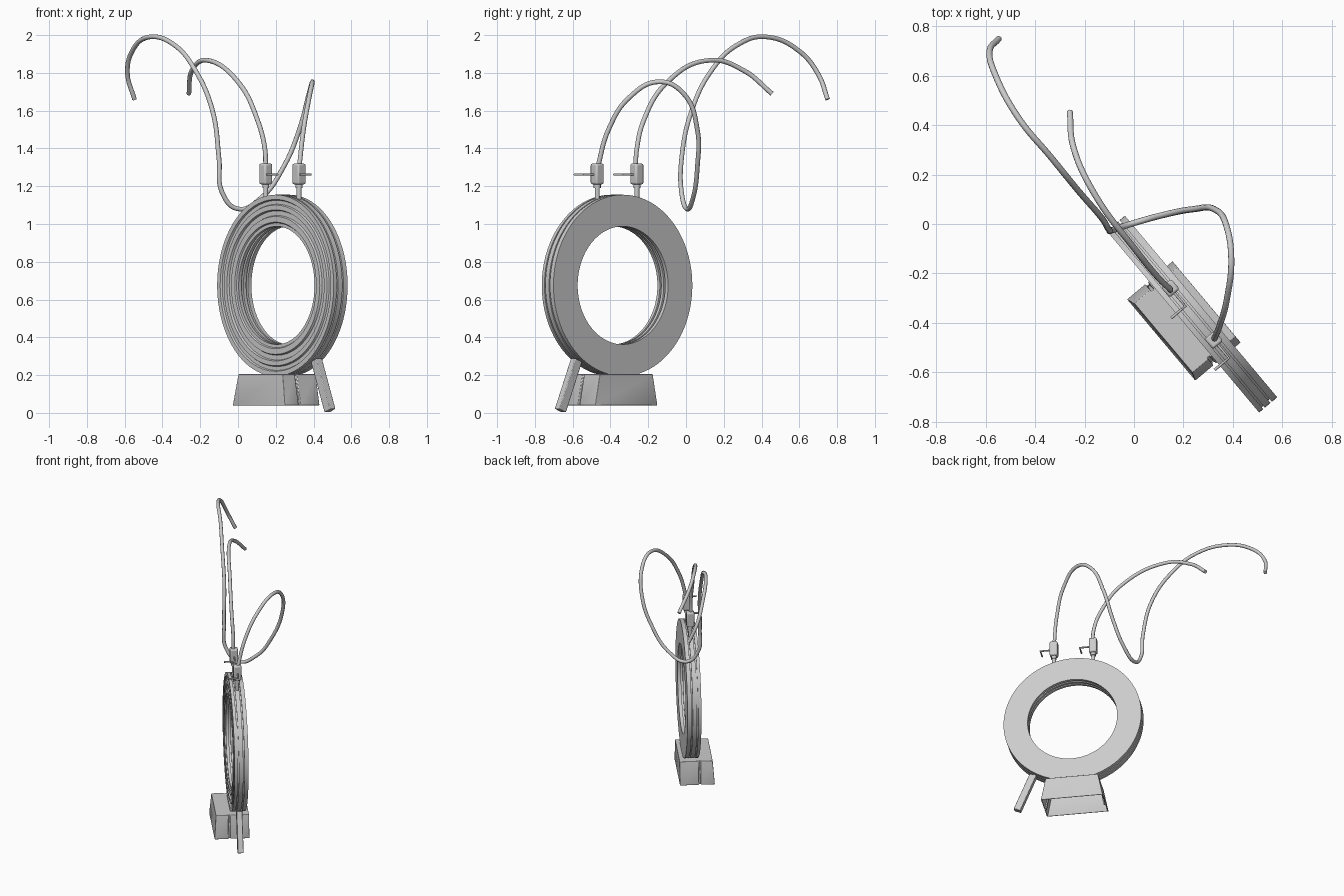
import bpy, bmesh, math
from mathutils import Matrix, Vector

if "Cube" in bpy.data.objects:
    bpy.data.objects.remove(bpy.data.objects["Cube"])

grey = bpy.data.materials.new("plain grey")
grey.use_nodes = True
grey.diffuse_color = (0.6, 0.6, 0.6, 1)
grey.node_tree.nodes["Principled BSDF"].inputs["Base Color"].default_value = grey.diffuse_color

# Everything but the hoses is built in the ring's frame: x along it, -y its front
FRAME = Matrix.Translation((0.235, -0.365, 0)) @ Matrix.Rotation(math.radians(-50), 4, "Z")
RING_Z = 0.675


def add(name, bm, matrix=FRAME, bevel=0):
    bmesh.ops.recalc_face_normals(bm, faces=bm.faces)
    mesh = bpy.data.meshes.new(name)
    bm.to_mesh(mesh)
    bm.free()
    mesh.materials.append(grey)
    ob = bpy.data.objects.new(name, mesh)
    bpy.context.collection.objects.link(ob)
    ob.matrix_world = matrix
    if bevel:
        mod = ob.modifiers.new("Bevel", "BEVEL")
        mod.width, mod.segments, mod.limit_method = bevel, 2, "ANGLE"
    bpy.ops.object.select_all(action="DESELECT")
    ob.select_set(True)
    bpy.context.view_layer.objects.active = ob
    bpy.ops.object.shade_smooth_by_angle(angle=math.radians(35))
    return ob


def box(name, size, matrix, bevel=0):
    bm = bmesh.new()
    bmesh.ops.create_cube(bm, size=1)
    bmesh.ops.scale(bm, vec=size, verts=bm.verts)
    return add(name, bm, FRAME @ matrix, bevel)


def tube(name, points, radius, matrix=Matrix(), smooth=True):
    curve = bpy.data.curves.new(name, "CURVE")
    curve.dimensions = "3D"
    curve.bevel_depth, curve.bevel_resolution = radius, 3
    curve.use_fill_caps, curve.resolution_u = True, 10
    spline = curve.splines.new("BEZIER")
    spline.bezier_points.add(len(points) - 1)
    for bp, p in zip(spline.bezier_points, points):
        bp.co = p
        bp.handle_left_type = bp.handle_right_type = "AUTO" if smooth else "VECTOR"
    curve.materials.append(grey)
    ob = bpy.data.objects.new(name, curve)
    bpy.context.collection.objects.link(ob)
    ob.matrix_world = matrix
    bpy.ops.object.select_all(action="DESELECT")
    ob.select_set(True)
    bpy.context.view_layer.objects.active = ob
    bpy.ops.object.convert(target="MESH")
    bpy.ops.object.shade_smooth_by_angle(angle=math.radians(50))


# Ring: flat back, stepped front, grooved rim and bore (radius, depth)
profile = [(.3125, .048), (.48, .048), (.48, .02), (.466, .02), (.466, .012),
           (.48, .012), (.48, -.018), (.47, -.018), (.47, -.026), (.48, -.026),
           (.48, -.048), (.455, -.048), (.45, -.038), (.43, -.038), (.425, -.048),
           (.40, -.048), (.395, -.036), (.37, -.036), (.365, -.048), (.335, -.048),
           (.33, -.04), (.3125, -.04), (.3125, -.02), (.325, -.02), (.325, -.008),
           (.3125, -.008), (.3125, .012), (.325, .012), (.325, .024), (.3125, .024)]
bm = bmesh.new()
verts = [bm.verts.new((r, y, 0)) for r, y in profile]
edges = [bm.edges.new((a, b)) for a, b in zip(verts, verts[1:] + verts[:1])]
bmesh.ops.spin(bm, geom=verts + edges, cent=(0, 0, 0), axis=(0, 1, 0),
               angle=math.tau, steps=96)
bmesh.ops.remove_doubles(bm, verts=bm.verts, dist=1e-4)
add("ring", bm, FRAME @ Matrix.Translation((0, 0, RING_Z)))

# Base: tapered shell, open below, with a seam notch in each end
half = [(.215, -.163), (.215, -.068), (.205, -.066), (.205, -.055), (.215, -.053), (.215, .077)]
outline = half + [(-x, y) for x, y in reversed(half)]
bm = bmesh.new()
low = [bm.verts.new((x, y, .04)) for x, y in outline]
high = [bm.verts.new((x * .85, y + (.012 if y < -.1 else 0), .205)) for x, y in outline]
for i in range(len(low)):
    j = (i + 1) % len(low)
    bm.faces.new((low[i], low[j], high[j], high[i]))
bm.faces.new(high)
base = add("base", bm, bevel=.006)
shell = base.modifiers.new("Shell", "SOLIDIFY")
shell.thickness, shell.offset = .008, -1
base.modifiers.move(len(base.modifiers) - 1, 0)

# Side leg: slanted bar from the rim to the ground
top, foot = Vector((.28, 0, .28)), Vector((.392, 0, .012))
run = top - foot
box("leg", (.05, .04, run.length),
    Matrix.Translation((top + foot) / 2) @ Matrix.Rotation(math.atan2(run.x, run.z), 4, "Y"), .004)

# Two valves on the rim: stem, body, collar and cranked lever
for side, x in (("right", -.137), ("left", .137)):
    at = FRAME @ Matrix.Translation((x, 0, 0))
    tube("stem_" + side, [(0, 0, 1.12), (0, 0, 1.22)], .013, at, False)
    box("valve_" + side, (.054, .054, .11), Matrix.Translation((x, 0, 1.265)), .009)
    tube("collar_" + side, [(0, 0, 1.19), (0, 0, 1.215)], .019, at, False)
    tube("lever_" + side, [(0, 0, 1.262), (.095, 0, 1.262), (.095, -.075, 1.262)],
         .006, at, False)

# Hoses
tube("short_hose", [(.147, -.268, 1.30), (.142, -.26, 1.4), (.105, -.225, 1.545),
                    (.01, -.11, 1.74), (-.165, .13, 1.867), (-.245, .31, 1.81),
                    (-.26, .455, 1.69)], .0125)
tube("long_hose", [(.324, -.468, 1.30), (.347, -.41, 1.5), (.377, -.30, 1.67),
                   (.394, -.14, 1.753), (.375, -.01, 1.687), (.325, .06, 1.5),
                   (.24, .06, 1.3), (.124, .038, 1.14), (0, .004, 1.08),
                   (-.085, -.024, 1.17), (-.1, -.024, 1.34), (-.135, .03, 1.6),
                   (-.23, .14, 1.82), (-.336, .27, 1.947), (-.468, .43, 1.99),
                   (-.56, .6, 1.915), (-.585, .70, 1.793), (-.548, .75, 1.66)], .0125)
